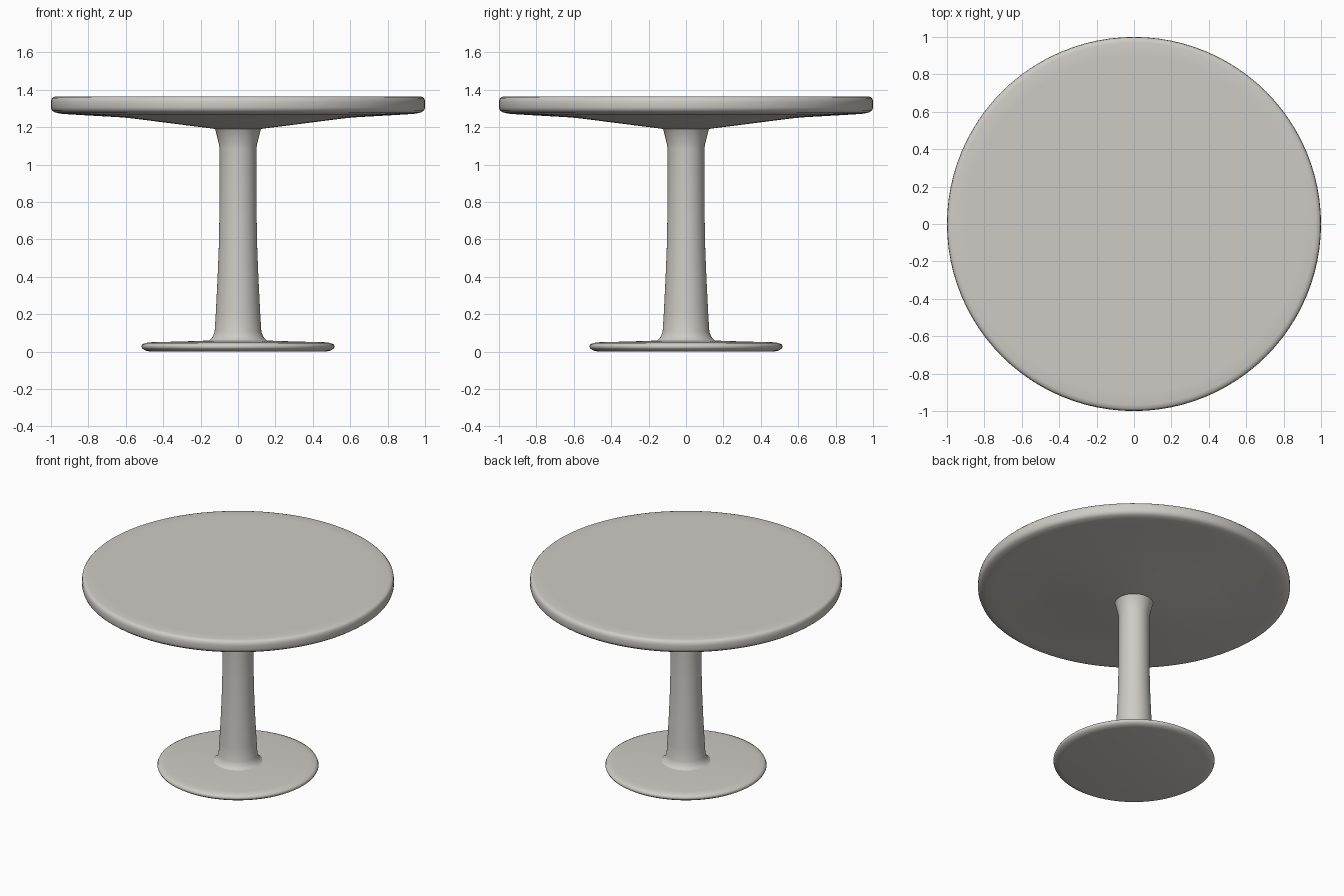
import bpy, bmesh, math

if "Cube" in bpy.data.objects:
    bpy.data.objects.remove(bpy.data.objects["Cube"])

SEGMENTS = 96

paint = bpy.data.materials.new("warm_grey_lacquer")
paint.diffuse_color = (0.62, 0.60, 0.56, 1)
paint.use_nodes = True
paint.node_tree.nodes["Principled BSDF"].inputs["Base Color"].default_value = paint.diffuse_color


def lathe(name, profile):
    """Revolve (radius, z) points, listed bottom to top, around the z axis."""
    bm = bmesh.new()
    rings = []
    for r, z in profile:
        if r == 0:
            rings.append([bm.verts.new((0, 0, z))] * SEGMENTS)
        else:
            rings.append([bm.verts.new((r * math.cos(a), r * math.sin(a), z))
                          for a in (2 * math.pi * i / SEGMENTS for i in range(SEGMENTS))])
    for low, high in zip(rings, rings[1:]):
        for i in range(SEGMENTS):
            j = (i + 1) % SEGMENTS
            corners = dict.fromkeys((low[i], low[j], high[j], high[i]))
            bm.faces.new(list(corners))
    bmesh.ops.recalc_face_normals(bm, faces=bm.faces)
    mesh = bpy.data.meshes.new(name)
    bm.to_mesh(mesh)
    bm.free()
    mesh.materials.append(paint)
    obj = bpy.data.objects.new(name, mesh)
    bpy.context.collection.objects.link(obj)
    bpy.context.view_layer.objects.active = obj
    obj.select_set(True)
    bpy.ops.object.shade_smooth_by_angle(angle=math.radians(50))
    obj.select_set(False)
    return obj


# Round top with a rounded rim and a shallow cone underneath
lathe("tabletop", [
    (0, 1.19), (0.12, 1.19), (0.34, 1.218), (0.56, 1.246), (0.62, 1.252),
    (0.90, 1.268), (0.95, 1.272), (0.98, 1.279), (0.995, 1.29), (1.0, 1.305),
    (1.0, 1.335), (0.997, 1.352), (0.988, 1.361), (0.97, 1.365), (0.90, 1.365),
    (0, 1.365)])

# Slender column, flared at the top and widening towards the floor
lathe("column", [
    (0.17, 0.052), (0.15, 0.062), (0.135, 0.08), (0.125, 0.105),
    (0.119, 0.20), (0.109, 0.40), (0.103, 0.55), (0.10, 0.70), (0.098, 1.08),
    (0.102, 1.11), (0.122, 1.19), (0.13, 1.20)])

# Thin round foot plate with a slight slope towards the column
lathe("base", [
    (0, 0), (0.47, 0), (0.495, 0.005), (0.512, 0.016), (0.517, 0.026),
    (0.512, 0.038), (0.495, 0.046), (0.46, 0.05), (0.30, 0.054), (0.15, 0.059),
    (0, 0.062)])
